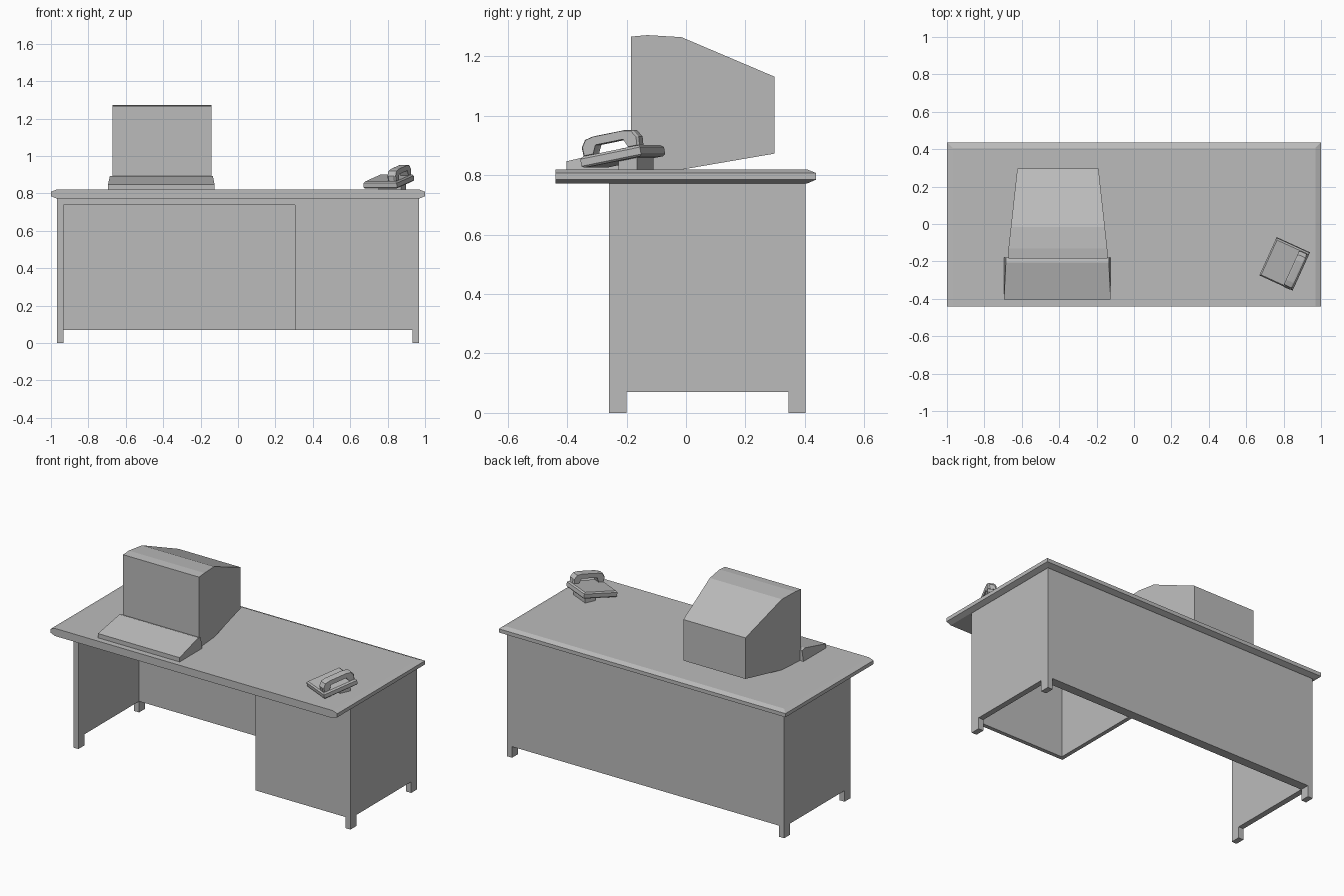
import bpy
import bmesh
from math import radians
from mathutils import Matrix

if "Cube" in bpy.data.objects:
    bpy.data.objects.remove(bpy.data.objects["Cube"], do_unlink=True)

grey = bpy.data.materials.new("plain grey")
grey.use_nodes = True
colour = (0.5, 0.5, 0.5, 1)
grey.diffuse_color = colour
grey.node_tree.nodes["Principled BSDF"].inputs["Base Color"].default_value = colour


def finish(name, bm, matrix=None):
    bmesh.ops.recalc_face_normals(bm, faces=bm.faces)
    mesh = bpy.data.meshes.new(name)
    bm.to_mesh(mesh)
    bm.free()
    mesh.materials.append(grey)
    obj = bpy.data.objects.new(name, mesh)
    bpy.context.collection.objects.link(obj)
    if matrix is not None:
        obj.matrix_world = matrix
    return obj


def loft(name, rings, matrix=None):
    """Join closed rings of points and cap both ends."""
    bm = bmesh.new()
    loops = [[bm.verts.new(p) for p in ring] for ring in rings]
    n = len(loops[0])
    for a, b in zip(loops, loops[1:]):
        for i in range(n):
            j = (i + 1) % n
            bm.faces.new((a[i], a[j], b[j], b[i]))
    bm.faces.new(loops[0])
    bm.faces.new(loops[-1])
    return finish(name, bm, matrix)


def rect(x0, x1, y0, y1, z):
    return [(x0, y0, z), (x1, y0, z), (x1, y1, z), (x0, y1, z)]


def box(name, x, y, z, matrix=None):
    return loft(name, [rect(*x, *y, z[0]), rect(*x, *y, z[1])], matrix)


def prism(name, profile, sections, matrix=None):
    """Sweep a side profile (y, z) along x; sections give x and shrink."""
    cy = sum(p[0] for p in profile) / len(profile)
    cz = sum(p[1] for p in profile) / len(profile)
    rings = [[(x, cy + (y - cy) * s, cz + (z - cz) * s) for y, z in profile]
             for x, s in sections]
    return loft(name, rings, matrix)


# Desk top, chamfered at the back and both ends
loft("desk_top", [rect(-1 + d, 1 - d, -0.44, 0.437 - d, z)
                  for d, z in ((0.03, 0.772), (0, 0.785), (0, 0.808), (0.03, 0.82))])

# End panels with a foot at each lower corner
end_profile = [(-0.26, 0), (-0.2, 0), (-0.2, 0.07), (0.345, 0.07),
               (0.345, 0), (0.403, 0), (0.403, 0.772), (-0.26, 0.772)]
for side, x in (("right", -0.967), ("left", 0.932)):
    prism(side + "_end_panel", end_profile, [(x, 1), (x + 0.035, 1)])

# Back panel, hollow drawer pedestal and slim rail under the top
box("back_panel", (-0.932, 0.932), (0.345, 0.403), (0.07, 0.772))
box("pedestal_front", (0.305, 0.932), (-0.26, -0.235), (0.07, 0.772))
box("pedestal_divider", (0.305, 0.33), (-0.235, 0.345), (0.07, 0.772))
box("kneehole_rail", (-0.932, 0.305), (-0.26, 0.345), (0.737, 0.772))

# Monitor, narrowing toward the back
monitor_profile = [(-0.185, 0.82), (-0.185, 1.267), (-0.13, 1.272), (-0.015, 1.265),
                   (0.298, 1.132), (0.298, 0.873), (-0.01, 0.82)]
monitor_x = -0.407
rings = []
for side in (-1, 1):
    rings.append([(monitor_x + side * (0.265 - max(0, y + 0.14) * 0.11), y, z)
                  for y, z in monitor_profile])
loft("monitor", rings)

# Keyboard wedge with slightly drawn-in ends
keyboard_profile = [(-0.403, 0.82), (-0.403, 0.847), (-0.205, 0.893),
                    (-0.178, 0.885), (-0.178, 0.82)]
rings = []
for side in (-1, 1):
    rings.append([(-0.41 + side * (0.285 if z < 0.85 else 0.275), y, z)
                  for y, z in keyboard_profile])
loft("keyboard", rings)

# Telephone: turned foot, then a tilted body carrying the handset
turn = Matrix.Translation((0.807, -0.21, 0)) @ Matrix.Rotation(radians(-24.5), 4, "Z")
tilt = turn @ Matrix.Translation((0, 0, 0.845)) @ Matrix.Rotation(radians(10.5), 4, "X")
box("telephone_foot", (-0.065, 0.065), (0.01, 0.08), (0.82, 0.865), turn)
loft("telephone_body", [rect(-0.098 + d, 0.098 - d, -0.112 + d, 0.112 - d, z)
                        for d, z in ((0.006, 0), (0, 0.006), (0, 0.03), (0.008, 0.038))], tilt)

# Arched handset, bevelled along its sides
half = [(0.105, 0.038), (0.107, 0.068), (0.09, 0.092), (0.06, 0.098)]
inner = [(0.055, 0.068), (0.07, 0.038)]
handset_profile = (half + [(-y, z) for y, z in reversed(half)]
                   + [(-y, z) for y, z in reversed(inner)] + inner)
prism("handset", handset_profile,
      [(0.042, 0.94), (0.05, 1), (0.082, 1), (0.09, 0.94)], tilt)
